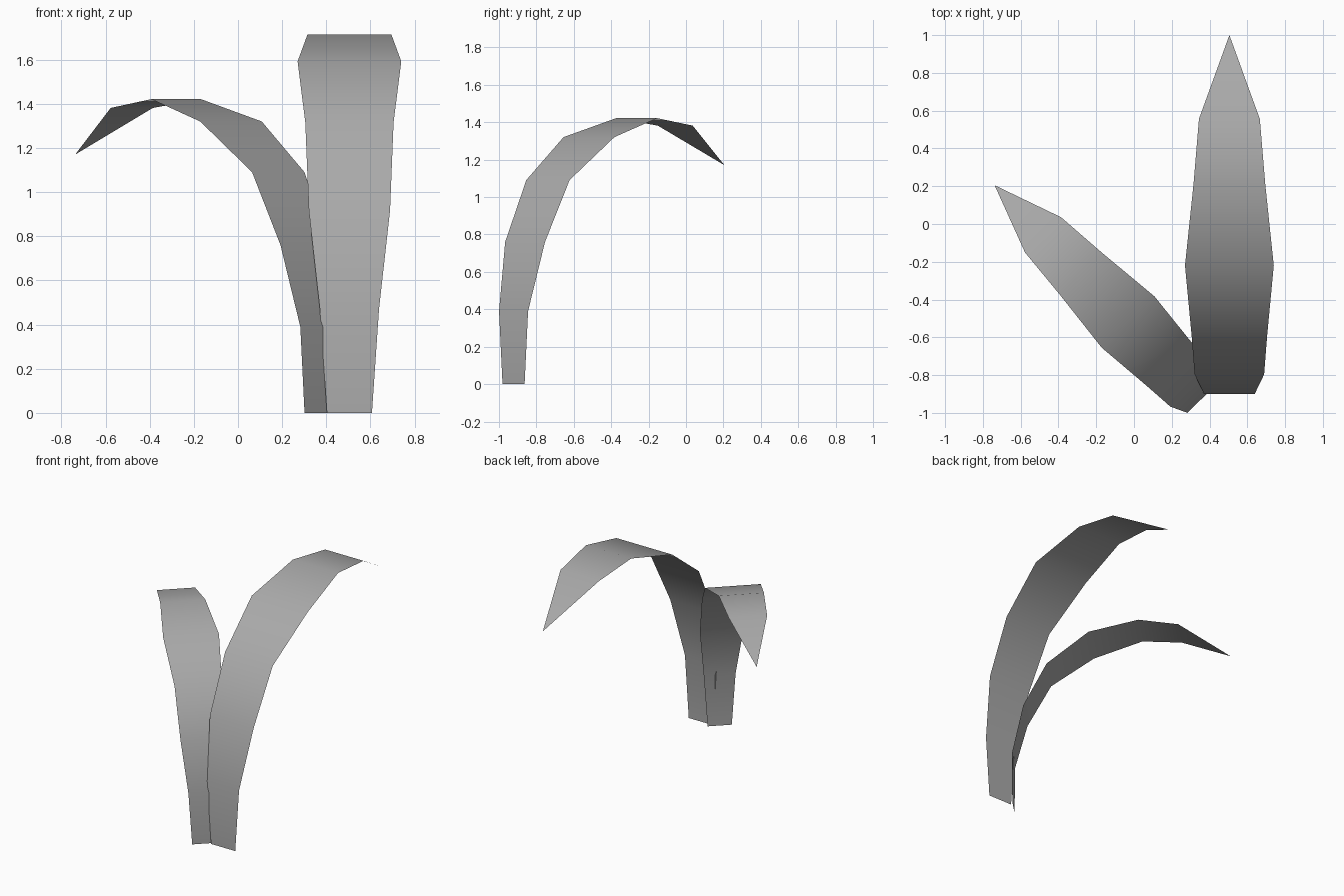
import bpy
import bmesh
from math import radians

cube = bpy.data.objects.get("Cube")
if cube:
    bpy.data.objects.remove(cube, do_unlink=True)

grey = bpy.data.materials.new("leaf grey")
grey.use_nodes = True
colour = (0.4, 0.4, 0.4, 1)
grey.diffuse_color = colour
grey.node_tree.nodes["Principled BSDF"].inputs["Base Color"].default_value = colour

# Arching blade profile: reach, height, half width
PROFILE = [(0, 0, 0.102), (0, 0.47, 0.134), (0.104, 0.917, 0.184),
           (0.31, 1.316, 0.2), (0.68, 1.593, 0.235),
           (1.11, 1.715, 0.19), (1.457, 1.667, 0.161)]
TIP = (0, 1.9, 1.412)


def blade(name, base, turn, scale):
    """A thin pointed leaf, bending over from its base."""
    bm = bmesh.new()
    rows = [[bm.verts.new((side * w, y, z)) for side in (-1, 1)]
            for y, z, w in PROFILE]
    for (a, b), (c, d) in zip(rows, rows[1:]):
        bm.faces.new((a, b, d, c))
    bm.faces.new((*rows[-1], bm.verts.new(TIP)))
    for face in bm.faces:
        face.smooth = True
    mesh = bpy.data.meshes.new(name)
    bm.to_mesh(mesh)
    bm.free()
    mesh.materials.append(grey)
    obj = bpy.data.objects.new(name, mesh)
    obj.location = base
    obj.rotation_euler.z = radians(turn)
    obj.scale = (scale,) * 3
    bpy.context.collection.objects.link(obj)


blade("tall_blade", (0.505, -0.9, 0), 0, 1)
blade("short_blade", (0.362, -0.922, 0), 44.3, 0.829)
